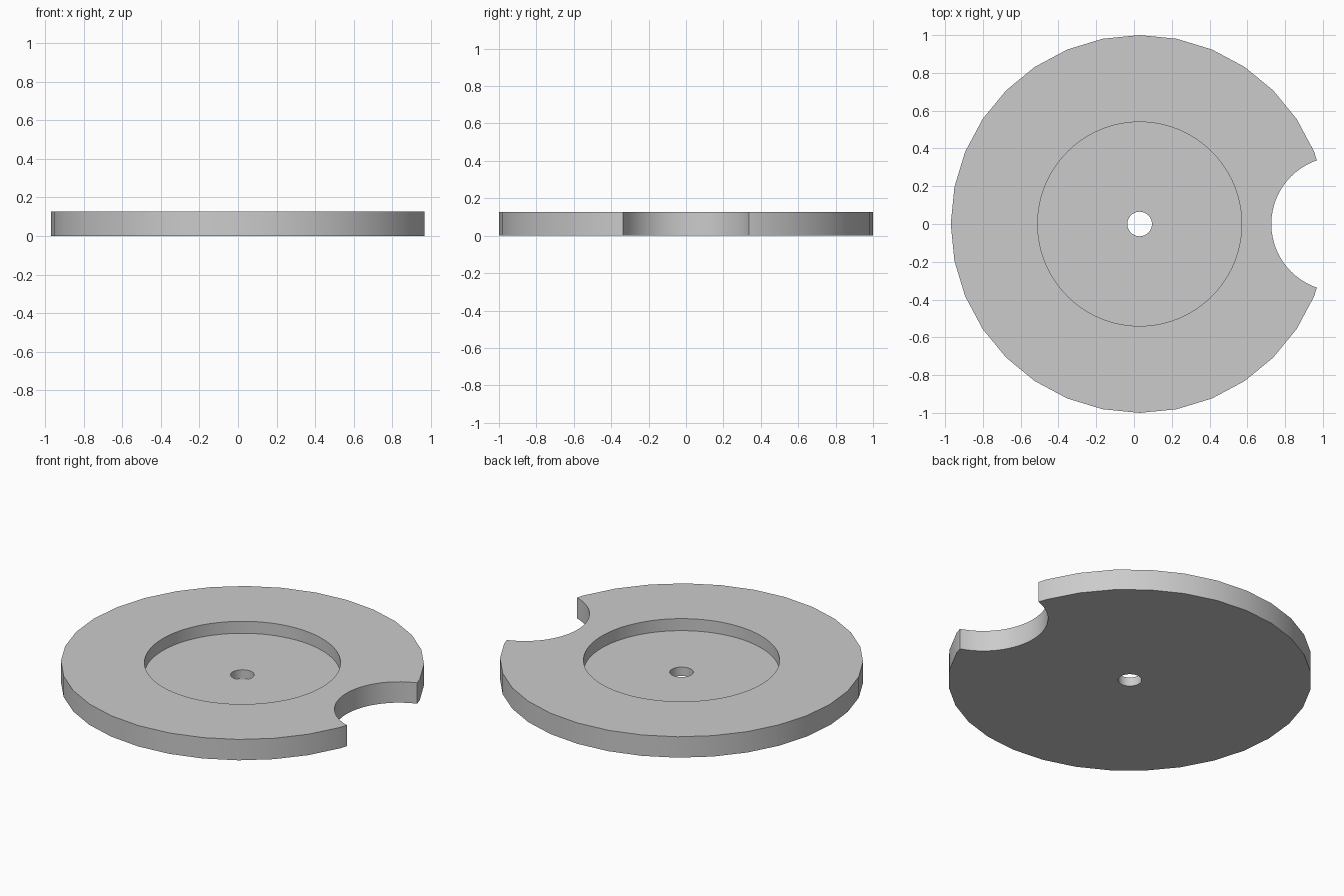
import bpy
import math

cube = bpy.data.objects.get("Cube")
if cube:
    bpy.data.objects.remove(cube, do_unlink=True)

THICKNESS = 0.127
FLOOR_Z = 0.054
CENTRE_X = 0.03

# Plain grey finish
grey = bpy.data.materials.new("plain grey")
grey.use_nodes = True
colour = (0.6, 0.6, 0.6, 1)
grey.diffuse_color = colour
grey.node_tree.nodes["Principled BSDF"].inputs["Base Color"].default_value = colour


def cylinder(name, radius, x, z_low, z_high, sides):
    bpy.ops.mesh.primitive_cylinder_add(
        vertices=sides, radius=radius, depth=z_high - z_low,
        location=(x, 0, (z_low + z_high) / 2))
    obj = bpy.context.object
    obj.name = name
    obj.data.materials.append(grey)
    return obj


def cut(target, cutter):
    cutter.hide_render = True
    mod = target.modifiers.new(cutter.name, 'BOOLEAN')
    mod.operation = 'DIFFERENCE'
    mod.solver = 'EXACT'
    mod.object = cutter
    bpy.context.view_layer.objects.active = target
    bpy.ops.object.modifier_apply(modifier=mod.name)
    bpy.data.objects.remove(cutter, do_unlink=True)


# Round plate
disc = cylinder("notched_disc", 1.0, CENTRE_X, 0, THICKNESS, 32)

# Round recess, centre hole and edge notch
cut(disc, cylinder("recess_cutter", 0.54, CENTRE_X, FLOOR_Z, 0.3, 96))
cut(disc, cylinder("hole_cutter", 0.065, CENTRE_X, -0.2, 0.3, 48))
cut(disc, cylinder("notch_cutter", 0.356, 1.083, -0.2, 0.3, 64))

# Smooth walls with crisp rims
bpy.ops.object.select_all(action='DESELECT')
disc.select_set(True)
bpy.context.view_layer.objects.active = disc
bpy.ops.object.shade_smooth_by_angle(angle=math.radians(30))
